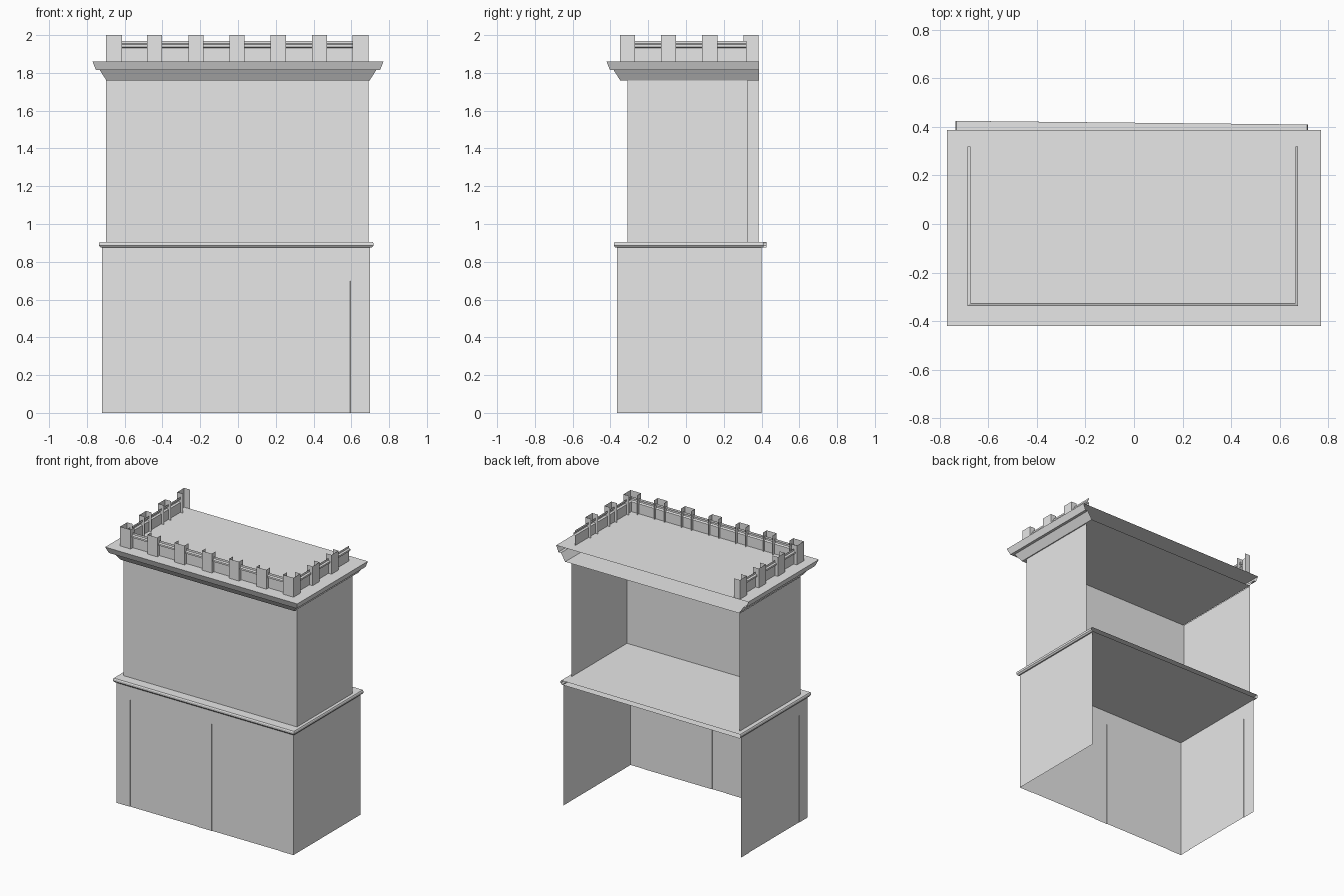
import bpy
import bmesh

cube = bpy.data.objects.get("Cube")
if cube:
    bpy.data.objects.remove(cube, do_unlink=True)

stone = bpy.data.materials.new("plain_grey")
stone.use_nodes = True
stone.diffuse_color = (0.8, 0.8, 0.8, 1)
stone.node_tree.nodes["Principled BSDF"].inputs["Base Color"].default_value = (0.8, 0.8, 0.8, 1)


def finish(name, bm):
    mesh = bpy.data.meshes.new(name)
    bm.to_mesh(mesh)
    bm.free()
    mesh.materials.append(stone)
    obj = bpy.data.objects.new(name, mesh)
    bpy.context.collection.objects.link(obj)
    return obj


def loft(bm, rings):
    """Skin open rings of points, lowest first."""
    rows = [[bm.verts.new(p) for p in ring] for ring in rings]
    for low, high in zip(rows, rows[1:]):
        for i in range(len(low) - 1):
            bm.faces.new((low[i], low[i + 1], high[i + 1], high[i]))
    return rows


def three_sides(profile, x0, x1, front, back0, back1, floor=False, top=False):
    """Sweep a profile of (outward offset, height) round right, front and left, open at the back."""
    bm = bmesh.new()
    rows = loft(bm, [[(x0 - d, back0, z), (x0 - d, front - d, z),
                      (x1 + d, front - d, z), (x1 + d, back1, z)] for d, z in profile])
    if floor:
        bm.faces.new(rows[0][::-1])
    if top:
        bm.faces.new(rows[-1])
    return bm


def upright(name, path, z0, z1):
    bm = bmesh.new()
    loft(bm, [[(x, y, z) for x, y in path] for z in (z0, z1)])
    return finish(name, bm)


# Lower storey with shallow recessed panels
X0, X1, FRONT, BACK = -0.72, 0.70, -0.365, 0.40
PANEL_TOP = 0.775
FRONT_PANELS = ((-0.61, -0.065), (0.045, 0.595))
SIDE_PANEL = (-0.27, 0.30)
bm = three_sides([(0, 0), (0, 0.88)], X0, X1, FRONT, BACK, BACK)


def cut(faces, co, no):
    geom = set(faces)
    for f in faces:
        geom.update(f.edges)
        geom.update(f.verts)
    bmesh.ops.bisect_plane(bm, geom=list(geom), plane_co=co, plane_no=no)
    bm.normal_update()


def facing(axis):
    return [f for f in bm.faces if f.normal[axis] < -0.9]


bm.normal_update()
cut(bm.faces[:], (0, 0, PANEL_TOP), (0, 0, 1))
for pair in FRONT_PANELS:
    for x in pair:
        cut(facing(1), (x, 0, 0), (1, 0, 0))
for y in SIDE_PANEL:
    cut(facing(0), (0, y, 0), (0, 1, 0))


def within(value, pair):
    return pair[0] < value < pair[1]


panels = []
for f in bm.faces:
    c = f.calc_center_median()
    if c.z < PANEL_TOP:
        on_front = f.normal.y < -0.9 and any(within(c.x, p) for p in FRONT_PANELS)
        on_side = f.normal.x < -0.9 and within(c.y, SIDE_PANEL)
        if on_front or on_side:
            panels.append(f)
bmesh.ops.inset_region(bm, faces=panels, thickness=0.001, depth=-0.003, use_boundary=False)
finish("lower_walls", bm)

# Ledge between the storeys
finish("ledge", three_sides([(-0.008, 0.875), (0, 0.885), (0, 0.898), (-0.004, 0.905)],
                            -0.735, 0.717, -0.382, 0.425, 0.41, True, True))

# Upper storey
finish("upper_walls", three_sides([(0, 0.905), (0, 1.76)], -0.70, 0.69, -0.31, 0.385, 0.325))

# Flared cornice and flat roof
finish("cornice", three_sides([(0, 1.76), (0.035, 1.815), (0.055, 1.815), (0.073, 1.86)],
                              -0.697, 0.697, -0.348, 0.387, 0.387, True, True))

# Parapet rail with a slim moulding
PX0, PX1, PF = -0.70, 0.69, -0.35
Z0, Z1 = 1.86, 2.0
finish("parapet_rail", three_sides([(0, Z0), (0, 1.932), (0.012, 1.938), (0.012, 1.95),
                                    (0, 1.955), (0, 1.97)],
                                   PX0 + 0.025, PX1 - 0.025, PF + 0.025, 0.32, 0.32))

# Parapet posts, hollow on the inner side
WIDE, DEEP = 0.08, 0.045
for i in range(1, 6):
    a = PX0 + i * (PX1 - PX0 - WIDE) / 6
    b = a + WIDE
    upright(f"front_post_{i}", [(a, PF + DEEP), (a, PF), (b, PF), (b, PF + DEEP)], Z0, Z1)

for side, x, inward in (("right", PX0, 1), ("left", PX1, -1)):
    near = PF + WIDE
    xi = x + inward * (WIDE + 0.005)
    upright(f"{side}_corner_post", [(x + inward * DEEP, near), (x, near), (x, PF),
                                    (xi, PF), (xi, PF + DEEP)], Z0, Z1)
    for i in range(1, 4 if side == "right" else 3):
        a = PF + i * 0.218
        b = a + WIDE
        xd = x + inward * DEEP
        upright(f"{side}_post_{i}", [(xd, b), (x, b), (x, a), (xd, a)], Z0, Z1)
